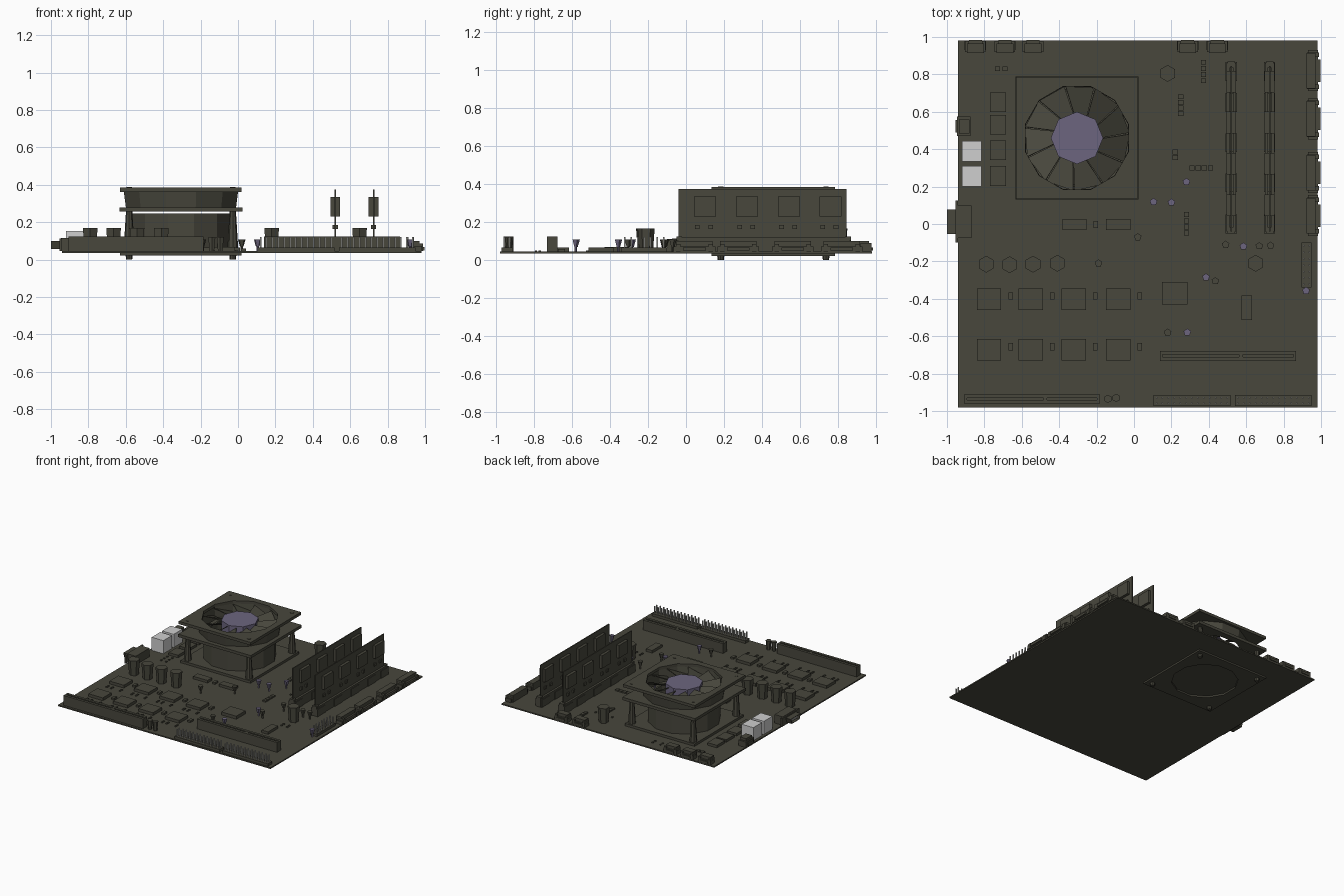
import bpy, bmesh, math
from mathutils import Matrix

if "Cube" in bpy.data.objects:
    bpy.data.objects.remove(bpy.data.objects["Cube"])


def material(name, rgb):
    m = bpy.data.materials.new(name)
    m.diffuse_color = (*rgb, 1)
    m.use_nodes = True
    m.node_tree.nodes["Principled BSDF"].inputs["Base Color"].default_value = m.diffuse_color
    return m


OLIVE = material("dark_olive", (0.065, 0.063, 0.046))
PURPLE = material("dull_purple", (0.15, 0.13, 0.21))
WHITE = material("pale_grey", (0.62, 0.62, 0.62))
METAL = material("pin_metal", (0.42, 0.42, 0.39))
TOP = 0.045                      # upper surface of the board


def finish(name, bm, mat):
    bmesh.ops.recalc_face_normals(bm, faces=bm.faces)
    me = bpy.data.meshes.new(name)
    bm.to_mesh(me)
    bm.free()
    me.materials.append(mat)
    ob = bpy.data.objects.new(name, me)
    bpy.context.collection.objects.link(ob)
    return ob


def add_box(bm, x0, x1, y0, y1, z0, z1):
    m = Matrix.Translation(((x0 + x1) / 2, (y0 + y1) / 2, (z0 + z1) / 2))
    bmesh.ops.create_cube(bm, size=1, matrix=m @ Matrix.Diagonal((x1 - x0, y1 - y0, z1 - z0, 1)))


def boxes(name, items, mat=OLIVE):
    bm = bmesh.new()
    for b in items:
        add_box(bm, *b)
    return finish(name, bm, mat)


def cones(name, items, mat=OLIVE, n=6):
    """items: x, y, z0, z1, bottom radius, top radius"""
    bm = bmesh.new()
    for x, y, z0, z1, r0, r1 in items:
        bmesh.ops.create_cone(bm, cap_ends=True, segments=n, radius1=r0, radius2=r1, depth=z1 - z0,
                              matrix=Matrix.Translation((x, y, (z0 + z1) / 2)))
    return finish(name, bm, mat)


def pads(name, centres, w, h, z1, mat=OLIVE):
    return boxes(name, [(x - w / 2, x + w / 2, y - h / 2, y + h / 2, TOP - 0.002, z1) for x, y in centres], mat)


def loft(bm, loops):
    """Bridge three or more closed loops of points in a ring: last joins first."""
    rings = [[bm.verts.new(p) for p in loop] for loop in loops]
    for a, b in zip(rings, rings[1:] + rings[:1]):
        for i in range(len(a)):
            j = (i + 1) % len(a)
            bm.faces.new((a[i], a[j], b[j], b[i]))


FX, FY, N = -0.305, 0.46, 12     # fan centre and side count


def circle(r, z):
    return [(FX + r * math.cos(t), FY + r * math.sin(t), z)
            for t in (math.radians(15 + 360 * i / N) for i in range(N))]


def square(h, z):
    pts = []
    for i in range(N):
        t = math.radians(15 + 360 * i / N)
        c, s = math.cos(t), math.sin(t)
        k = h / max(abs(c), abs(s))
        pts.append((FX + c * k, FY + s * k, z))
    return pts


def frame(name, half, r, z0, z1):
    bm = bmesh.new()
    loft(bm, [square(half, z0), square(half, z1), circle(r, z1), circle(r, z0)])
    return finish(name, bm, OLIVE)


def tube(name, r0, r1, wall, z0, z1):
    bm = bmesh.new()
    loft(bm, [circle(r0, z0), circle(r1, z1), circle(r1 - wall, z1), circle(r0 - wall, z0)])
    return finish(name, bm, OLIVE)


# Board
boxes("board", [(-0.94, 0.98, -0.98, 0.98, 0.035, TOP)])

# Cooling fan: frames, tubes, posts, hub and blades
frame("fan_back_frame", 0.325, 0.25, 0.022, 0.035)
frame("fan_base_frame", 0.315, 0.27, TOP, 0.065)
frame("fan_middle_frame", 0.328, 0.285, 0.257, 0.28)
frame("fan_top_frame", 0.325, 0.285, 0.362, 0.385)
tube("heatsink_tube", 0.272, 0.272, 0.015, 0.05, 0.247)
tube("fan_ring", 0.305, 0.316, 0.022, 0.28, 0.362)
corners = [(FX + sx * 0.277, FY + sy * 0.277) for sx in (-1, 1) for sy in (-1, 1)]
cones("fan_posts", [(x, y, TOP, 0.257, 0.03, 0.017) for x, y in corners], n=8)
cones("fan_post_tips", [(x, y, 0.0, 0.03, 0.016, 0.02) for x, y in corners], n=8)
cones("fan_screws", [(x, y, 0.384, 0.387, 0.014, 0.014) for x, y in corners], n=8)
cones("fan_hub", [(FX, FY, 0.285, 0.366, 0.14, 0.14)], PURPLE, 8)
bm = bmesh.new()
for i in range(11):
    a, b = 2 * math.pi * i / 11, 2 * math.pi * (i + 0.95) / 11
    corners4 = ((0.13, a, 0.305), (0.283, a + 0.1, 0.30), (0.283, b + 0.1, 0.358), (0.13, b, 0.352))
    bm.faces.new([bm.verts.new((FX + r * math.cos(t), FY + r * math.sin(t), z)) for r, t, z in corners4])
ob = finish("fan_blades", bm, OLIVE)
ob.modifiers.new("thickness", 'SOLIDIFY').thickness = 0.005

# Memory sockets and modules
for i, x in enumerate((0.52, 0.725)):
    sock = [(x - 0.025, x - 0.008, -0.04, 0.86, TOP, 0.12), (x + 0.008, x + 0.025, -0.04, 0.86, TOP, 0.12),
            (x - 0.01, x + 0.01, -0.04, 0.86, TOP, 0.09)]
    sock += [(x - 0.03, x + 0.03, y - 0.05, y + 0.05, TOP, 0.105) for y in (0.0, 0.22, 0.435, 0.65, 0.815)]
    sock += [(x - 0.02, x + 0.02, y - 0.015, y + 0.015, TOP, 0.125) for y in (-0.035, 0.853)]
    boxes(f"memory_socket_{i}", sock)
    boxes(f"memory_module_{i}", [(x - 0.004, x + 0.004, -0.04, 0.845, 0.08, 0.375)])
    chips = [(x - 0.026, x + 0.026, y - 0.058, y + 0.058, 0.23, 0.335) for y in (0.1, 0.322, 0.543, 0.76)]
    chips += [(x - 0.014, x + 0.014, y + d - 0.012, y + d + 0.012, 0.163, 0.186)
              for y in (0.1, 0.322, 0.543, 0.76) for d in (-0.04, 0.03)]
    boxes(f"memory_chips_{i}", chips)

# Long card slots: two rails with a floor and a middle key
for name, x0, x1, y in (("front_slot", -0.905, -0.185, -0.935), ("inner_slot", 0.14, 0.865, -0.705)):
    xm = (x0 + x1) / 2 + 0.07
    boxes(name, [(x0, x1, y - 0.027, y - 0.006, TOP, 0.125), (x0, x1, y + 0.006, y + 0.027, TOP, 0.125),
                 (x0, x1, y - 0.007, y + 0.007, TOP, 0.085), (xm - 0.01, xm + 0.01, y - 0.008, y + 0.008, TOP, 0.124),
                 (x0, x0 + 0.012, y - 0.008, y + 0.008, TOP, 0.124), (x1 - 0.012, x1, y - 0.008, y + 0.008, TOP, 0.124)])


# Pin headers
def header(name, x0, x1, y0, y1, nx, ny):
    boxes(name + "_base", [(x0, x1, y0, y1, TOP, 0.066)])
    p = 0.004
    spots = [(x0 + (x1 - x0) * (i + 0.5) / nx, y0 + (y1 - y0) * (j + 0.5) / ny) for i in range(nx) for j in range(ny)]
    boxes(name + "_pins", [(x - p, x + p, y - p, y + p, 0.06, 0.122) for x, y in spots], METAL)


header("front_header_left", 0.105, 0.515, -0.972, -0.915, 13, 2)
header("front_header_right", 0.54, 0.95, -0.972, -0.915, 13, 2)
header("side_header", 0.895, 0.95, -0.34, -0.10, 2, 7)

# Edge connectors along the back and the right side: stepped blocks with tabs
back = []
for x in (-0.848, -0.69, -0.54, 0.287, 0.445):
    back += [(x - 0.057, x + 0.057, 0.93, 0.978, TOP, 0.075), (x - 0.045, x + 0.045, 0.915, 0.965, TOP, 0.1),
             (x - 0.035, x + 0.035, 0.96, 0.985, 0.052, 0.068)]
    back += [(x + d - 0.01, x + d + 0.01, 0.92, 0.978, TOP, 0.09) for d in (-0.045, 0.045)]
boxes("back_edge_connectors", back)
side = []
for y in (0.82, 0.562, 0.275, 0.045):
    side += [(0.93, 0.985, y - 0.11, y + 0.11, TOP, 0.072), (0.922, 0.97, y - 0.095, y + 0.095, TOP, 0.1),
             (0.975, 0.998, y - 0.06, y + 0.06, 0.05, 0.068)]
    side += [(0.925, 0.99, y + d - 0.012, y + d + 0.012, TOP, 0.085) for d in (-0.085, 0.085)]
boxes("right_edge_connectors", side)

# Ports on the left side
boxes("white_ports", [(-0.92, -0.815, 0.335, 0.445, TOP, 0.152), (-0.92, -0.815, 0.2, 0.31, TOP, 0.152)], WHITE)
boxes("small_port", [(-0.945, -0.875, 0.47, 0.575, TOP, 0.09), (-0.935, -0.88, 0.485, 0.56, TOP, 0.11),
                     (-0.955, -0.94, 0.49, 0.555, 0.055, 0.08)])
boxes("display_port", [(-0.955, -0.942, -0.1, 0.125, 0.045, 0.112), (-0.945, -0.87, -0.075, 0.1, TOP, 0.115)])
bm = bmesh.new()
loft(bm, [[(x, 0.012 - 0.05 * k, 0.079 - 0.021 * k), (x, 0.012 + 0.05 * k, 0.079 - 0.021 * k),
           (x, 0.012 + 0.065 * k, 0.079 + 0.021 * k), (x, 0.012 - 0.065 * k, 0.079 + 0.021 * k)]
          for x, k in ((-0.95, 1), (-1.0, 1), (-1.0, 0.85), (-0.95, 0.85))])
finish("display_port_shell", bm, OLIVE)
boxes("display_port_pins", [(-0.99, -0.95, -0.03, 0.055, 0.072, 0.085)], METAL)

# Chips
columns = (-0.775, -0.552, -0.322, -0.085)
pads("square_chips", [(x, y) for x in columns for y in (-0.402, -0.673)], 0.13, 0.115, 0.068)
pads("left_chips", [(-0.728, y) for y in (0.65, 0.53, 0.395, 0.257)], 0.086, 0.105, 0.066)
pads("long_chips", [(-0.318, -0.003), (-0.085, -0.003)], 0.13, 0.058, 0.066)
pads("controller_chip", [(0.218, -0.37)], 0.135, 0.12, 0.07)
pads("upright_chip", [(0.602, -0.448)], 0.057, 0.13, 0.066)

# Small surface parts
small = [(x + 0.115, y) for x in columns for y in (-0.385, -0.656)] + [(-0.205, -0.003)]
pads("small_blocks", small, 0.024, 0.038, 0.06)
rows = [(0.372, 0.865 - 0.033 * i) for i in range(4)] + [(0.25, 0.68 - 0.03 * i) for i in range(4)]
rows += [(0.31 + 0.033 * i, 0.3) for i in range(4)] + [(0.28, 0.05 - 0.033 * i) for i in range(4)]
rows += [(0.22, 0.385), (0.22, 0.355), (-0.73, 0.83), (-0.69, 0.83)]
pads("resistor_rows", rows, 0.028, 0.026, 0.056)
dots = [(x + dx, y + dy) for x in columns for y in (-0.5, -0.77) for dx in (-0.045, -0.005, 0.075) for dy in (0, -0.02)]
dots += [(-0.76 + 0.045 * i, y) for i in range(2) for y in (0.17, 0.135, 0.095)]
dots += [(x, y) for x in (0.37, 0.4) for y in (0.2, 0.15)] + [(0.625 + 0.05 * i, y) for i in range(2) for y in (-0.3, -0.33)]
dots += [(x, y) for x in (-0.4, -0.33) for y in (0.9, 0.87)] + [(x, 0.71) for x in (0.17, 0.22, 0.27, 0.32)]
pads("solder_parts", dots, 0.013, 0.013, 0.052)

# Round capacitors
cap_spots = [(-0.79, -0.215), (-0.665, -0.218), (-0.54, -0.215), (-0.41, -0.21), (0.18, 0.805), (0.65, -0.21)]
cones("capacitors", [(x, y, TOP, 0.168, 0.036, 0.045) for x, y in cap_spots])

# Small transistors: flared heads on thin legs
purple_spots = [(0.28, 0.225), (0.105, 0.118), (0.2, 0.115), (0.385, -0.285), (0.585, -0.12), (0.92, -0.357), (0.285, -0.58)]
olive_spots = [(0.67, -0.118), (0.18, -0.58), (0.435, -0.305), (-0.19, -0.21), (0.49, -0.11), (0.73, -0.115), (0.02, -0.07)]
for name, spots, mat in (("purple", purple_spots, PURPLE), ("olive", olive_spots, OLIVE)):
    cones(name + "_transistors", [(x, y, 0.07, 0.108, 0.01, 0.021) for x, y in spots], mat, 5)
    cones(name + "_transistor_legs", [(x, y, TOP, 0.072, 0.007, 0.007) for x, y in spots], mat, 4)
cones("front_transistors", [(-0.14, -0.935, TOP, 0.12, 0.014, 0.022), (-0.095, -0.93, TOP, 0.12, 0.014, 0.022)])
